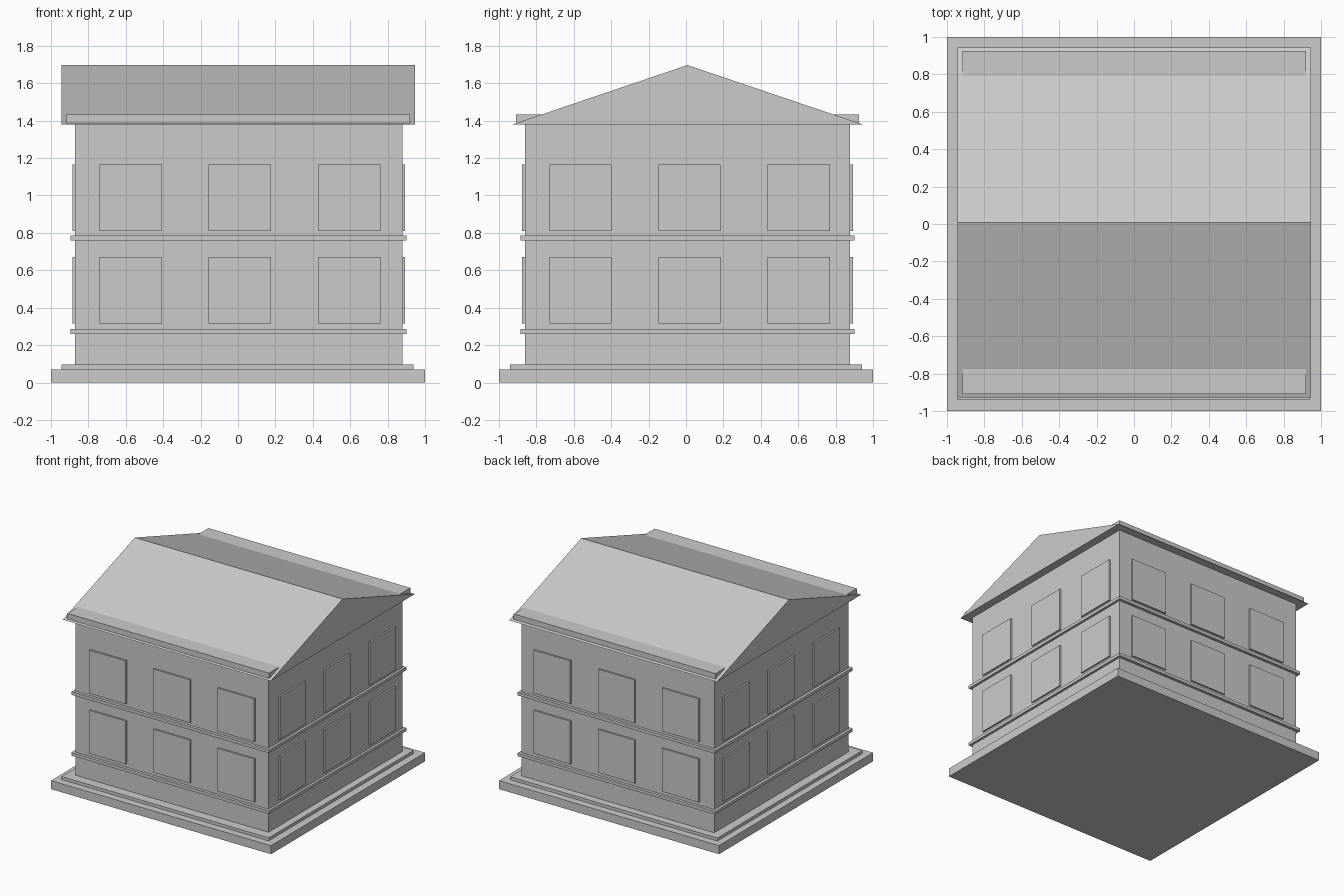
import bpy
import bmesh

cube = bpy.data.objects.get("Cube")
if cube:
    bpy.data.objects.remove(cube, do_unlink=True)

stone = bpy.data.materials.new("light_grey_stone")
stone.use_nodes = True
colour = (0.6, 0.6, 0.6, 1.0)
stone.diffuse_color = colour
stone.node_tree.nodes["Principled BSDF"].inputs["Base Color"].default_value = colour


def finish(name, bm):
    bmesh.ops.recalc_face_normals(bm, faces=bm.faces)
    mesh = bpy.data.meshes.new(name)
    bm.to_mesh(mesh)
    bm.free()
    mesh.materials.append(stone)
    obj = bpy.data.objects.new(name, mesh)
    bpy.context.collection.objects.link(obj)
    return obj


def box(name, xs, ys, zs):
    """Box filling the given x, y and z ranges."""
    bm = bmesh.new()
    bmesh.ops.create_cube(bm, size=1)
    for v in bm.verts:
        v.co = [r[0] if c < 0 else r[1] for c, r in zip(v.co, (xs, ys, zs))]
    return finish(name, bm)


def prism(name, profile, x0, x1):
    """Profile in (y, z) extruded along x."""
    bm = bmesh.new()
    face = bm.faces.new([bm.verts.new((x0, y, z)) for y, z in profile])
    ext = bmesh.ops.extrude_face_region(bm, geom=[face], use_keep_orig=True)
    for g in ext["geom"]:
        if isinstance(g, bmesh.types.BMVert):
            g.co.x = x1
    return finish(name, bm)


# Stepped base
box("base_slab", (-1, 1), (-1, 1), (0, 0.07))
box("base_step", (-0.944, 0.938), (-0.94, 0.94), (0.07, 0.095))

# Main block
WX, WY = (-0.872, 0.88), (-0.862, 0.878)
box("walls", WX, WY, (0.095, 1.38))

# Ledges running round the walls
for name, z in (("lower_ledge", 0.26), ("upper_ledge", 0.76)):
    box(name, (-0.895, 0.9), (-0.886, 0.902), (z, z + 0.025))

# Raised window panels, three per storey on each wall
OUT, SIZE, RISE = 0.014, 0.333, 0.355
for storey, z in (("lower", 0.315), ("upper", 0.81)):
    zs = (z, z + RISE)
    for i, start in enumerate((-0.74, -0.157, 0.428), 1):
        span_x = (start, start + SIZE)
        span_y = (start + 0.009, start + 0.009 + SIZE)
        box(f"{storey}_front_window_{i}", span_x, (WY[0] - OUT, WY[0]), zs)
        box(f"{storey}_back_window_{i}", span_x, (WY[1], WY[1] + OUT), zs)
        box(f"{storey}_right_window_{i}", (WX[0] - OUT, WX[0]), span_y, zs)
        box(f"{storey}_left_window_{i}", (WX[1], WX[1] + OUT), span_y, zs)

# Gable roof with the cornice showing through its lower edges
prism("gable_roof", ((-0.928, 1.38), (0.945, 1.38), (0.008, 1.697)), -0.943, 0.946)
box("cornice", (-0.916, 0.92), (-0.909, 0.924), (1.385, 1.432))
